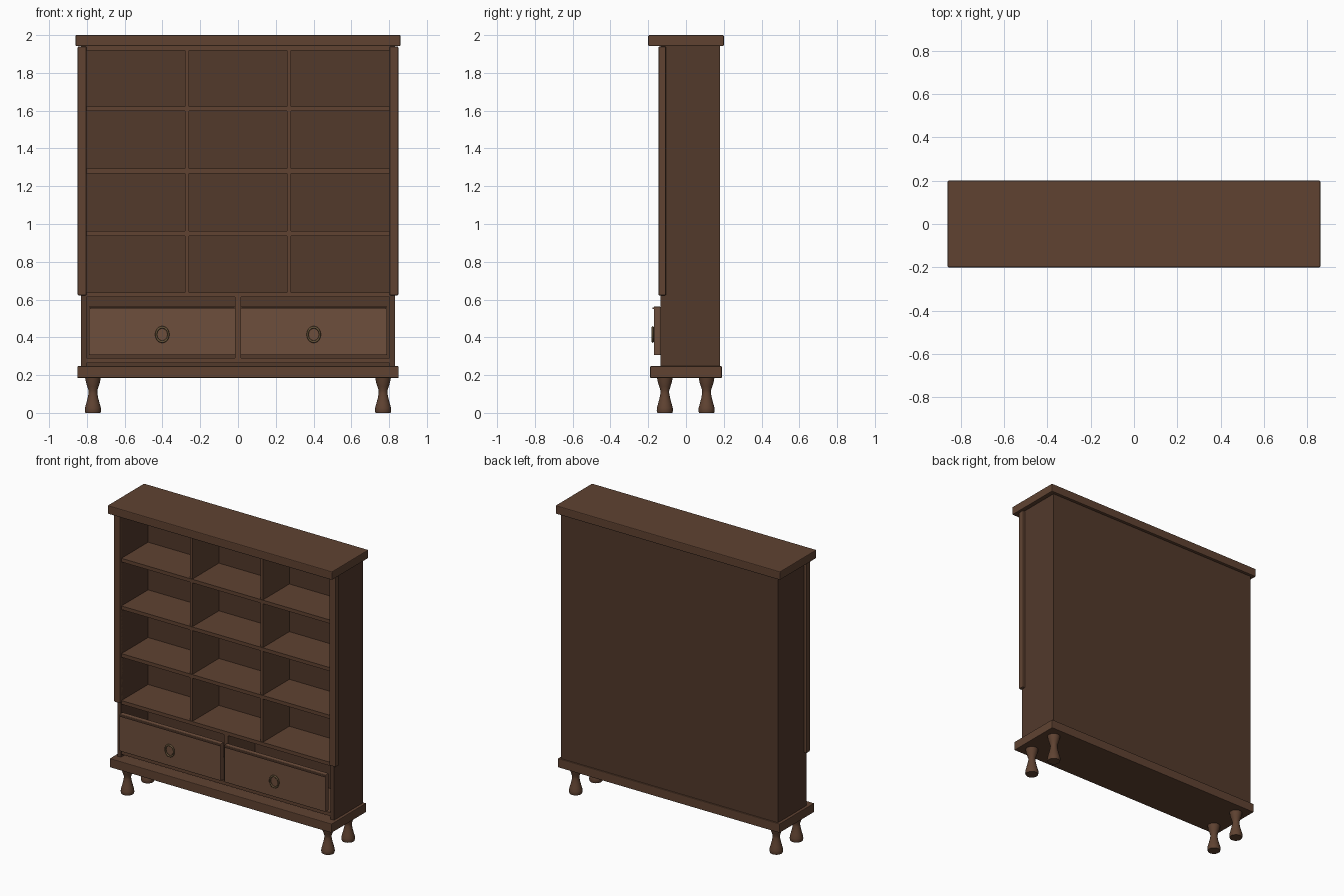
import bpy, bmesh, math

if "Cube" in bpy.data.objects:
    bpy.data.objects.remove(bpy.data.objects["Cube"])


def material(name, rgb):
    m = bpy.data.materials.new(name)
    m.diffuse_color = (*rgb, 1)
    m.use_nodes = True
    m.node_tree.nodes["Principled BSDF"].inputs["Base Color"].default_value = m.diffuse_color
    return m


DARK = material("dark_wood", (0.085, 0.041, 0.024))
MID = material("mid_wood", (0.115, 0.055, 0.031))
LIGHT = material("light_wood", (0.155, 0.077, 0.045))
BRASS = material("aged_brass", (0.13, 0.085, 0.04))


def box(name, x, y, z, mat, bevel=0.0):
    """Box from (min, max) ranges on each axis."""
    bpy.ops.mesh.primitive_cube_add(
        size=1, location=[sum(r) / 2 for r in (x, y, z)])
    ob = bpy.context.object
    ob.name = name
    ob.scale = [r[1] - r[0] for r in (x, y, z)]
    bpy.ops.object.transform_apply(location=False, rotation=False, scale=True)
    ob.data.materials.append(mat)
    if bevel:
        mod = ob.modifiers.new("edge", "BEVEL")
        mod.width, mod.segments = bevel, 2
    return ob


def turned(name, profile, loc, mat, sides=24):
    """Lathe a (radius, height) profile around z, with capped ends."""
    bm = bmesh.new()
    rings = [[bm.verts.new((r * math.cos(2 * math.pi * i / sides),
                            r * math.sin(2 * math.pi * i / sides), h))
              for i in range(sides)] for r, h in profile]
    for a, b in zip(rings, rings[1:]):
        for i in range(sides):
            j = (i + 1) % sides
            bm.faces.new((a[i], a[j], b[j], b[i]))
    bm.faces.new(rings[0][::-1])
    bm.faces.new(rings[-1])
    mesh = bpy.data.meshes.new(name)
    bm.to_mesh(mesh)
    bm.free()
    ob = bpy.data.objects.new(name, mesh)
    bpy.context.collection.objects.link(ob)
    ob.location = loc
    mesh.materials.append(mat)
    bpy.context.view_layer.objects.active = ob
    bpy.ops.object.select_all(action="DESELECT")
    ob.select_set(True)
    bpy.ops.object.shade_smooth_by_angle(angle=math.radians(40))
    return ob


# Cornice and plinth
box("top_cornice", (-0.86, 0.86), (-0.2, 0.2), (1.942, 2.0), MID, 0.005)
box("base_plinth", (-0.85, 0.85), (-0.19, 0.19), (0.185, 0.247), MID, 0.004)

# Carcass
FRONT, BACK = -0.135, 0.18
box("back_panel", (-0.81, 0.81), (0.162, BACK), (0.24, 1.945), DARK)
box("top_panel", (-0.805, 0.805), (-0.13, 0.17), (1.918, 1.945), MID)
box("bottom_panel", (-0.805, 0.805), (-0.13, 0.17), (0.265, 0.29), MID)
for side, s in (("left", -1), ("right", 1)):
    box(side + "_side", sorted((s * 0.802, s * 0.83)), (FRONT, BACK),
        (0.24, 1.945), DARK)
    box(side + "_pilaster", sorted((s * 0.802, s * 0.849)), (-0.146, -0.106),
        (0.622, 1.94), MID, 0.006)

# Shelves and upright dividers
for i, z in enumerate((0.625, 0.95, 1.28, 1.61)):
    box(f"shelf_{i + 1}", (-0.805, 0.805), (-0.13, 0.17),
        (z - 0.0125, z + 0.0125), MID)
for side, x in (("left", -0.27), ("right", 0.27)):
    box(side + "_divider", (x - 0.01, x + 0.01), (-0.125, 0.17),
        (0.63, 1.925), MID)
box("drawer_divider", (-0.015, 0.015), (-0.13, 0.17), (0.28, 0.62), MID)

# Drawer fronts with top bead and oval ring pull
for side, s in (("left", -1), ("right", 1)):
    cx = s * 0.401
    box(side + "_drawer_front", (cx - 0.388, cx + 0.388), (-0.17, FRONT),
        (0.306, 0.563), LIGHT, 0.004)
    box(side + "_drawer_bead", (cx - 0.382, cx + 0.382), (-0.178, -0.168),
        (0.55, 0.557), LIGHT)
    bpy.ops.mesh.primitive_torus_add(
        major_radius=0.036, minor_radius=0.006, major_segments=32,
        minor_segments=8, location=(cx, -0.176, 0.415),
        rotation=(math.pi / 2, 0, 0))
    ring = bpy.context.object
    ring.name = side + "_ring_pull"
    ring.scale = (0.9, 1.06, 1)
    ring.data.materials.append(BRASS)
    bpy.ops.object.shade_smooth()

# Turned feet
FOOT = [(0.040, 0.0), (0.043, 0.012), (0.042, 0.026), (0.036, 0.048),
        (0.028, 0.078), (0.023, 0.105), (0.023, 0.118), (0.030, 0.14),
        (0.037, 0.162), (0.042, 0.19)]
for depth, y in (("front", -0.112), ("back", 0.109)):
    for side, x in (("left", -0.768), ("right", 0.768)):
        turned(f"{depth}_{side}_foot", FOOT, (x, y, 0), MID)
